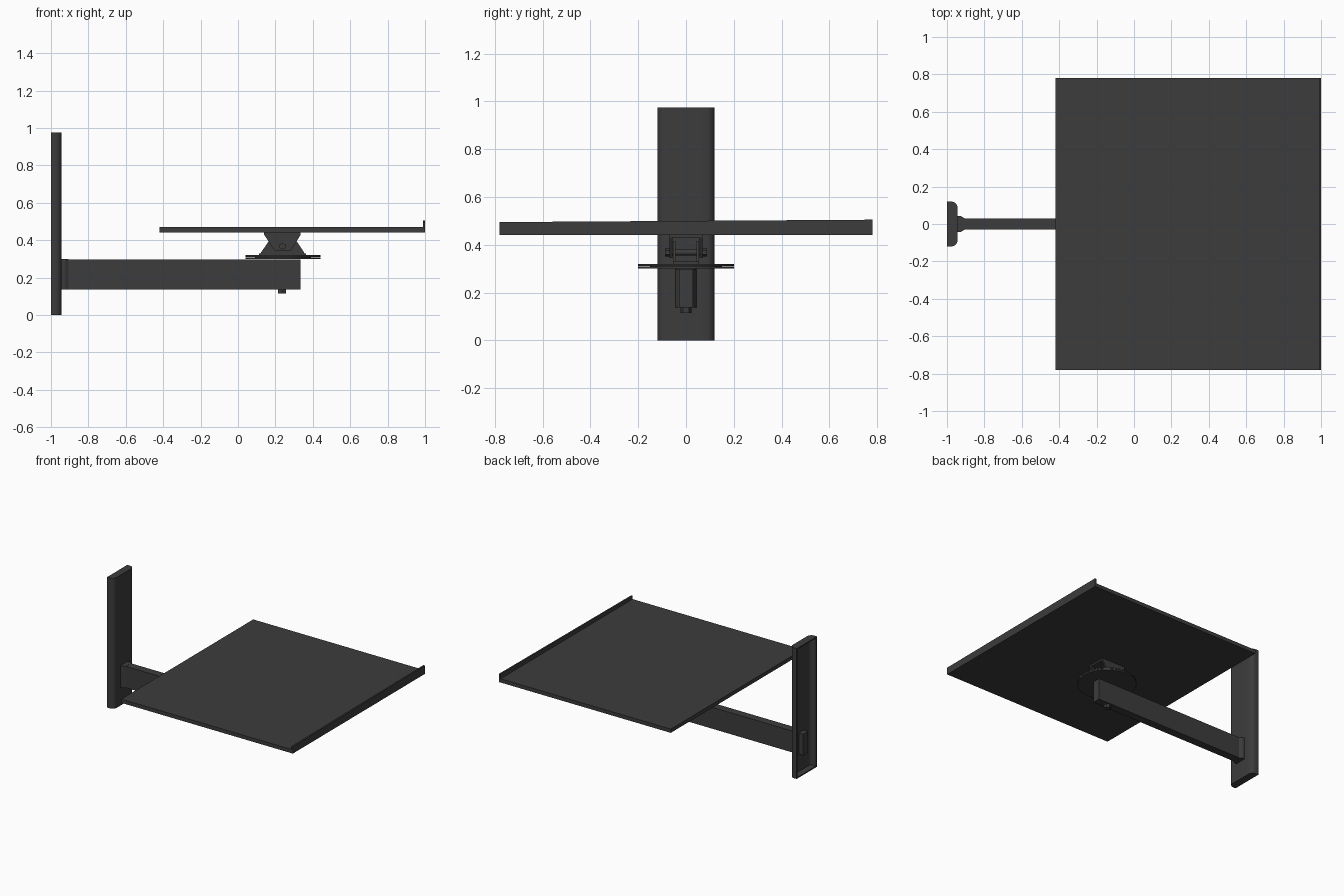
import bpy, bmesh, math
from mathutils import Matrix

if "Cube" in bpy.data.objects:
    bpy.data.objects.remove(bpy.data.objects["Cube"], do_unlink=True)

metal = bpy.data.materials.new("charcoal metal")
COL = (0.045, 0.045, 0.045, 1)
metal.diffuse_color = COL
metal.use_nodes = True
metal.node_tree.nodes["Principled BSDF"].inputs["Base Color"].default_value = COL


def finish(name, bm, smooth=False):
    bmesh.ops.recalc_face_normals(bm, faces=bm.faces)
    me = bpy.data.meshes.new(name)
    bm.to_mesh(me)
    bm.free()
    ob = bpy.data.objects.new(name, me)
    me.materials.append(metal)
    bpy.context.collection.objects.link(ob)
    if smooth:
        bpy.ops.object.select_all(action='DESELECT')
        ob.select_set(True)
        bpy.context.view_layer.objects.active = ob
        bpy.ops.object.shade_smooth_by_angle(angle=math.radians(35))
    return ob


def prism(name, pts, lo, hi, axis='z', smooth=False):
    """Extrude an outline: xy points along z, or xz points along y."""
    bm = bmesh.new()
    place = (lambda p: (p[0], p[1], lo)) if axis == 'z' else (lambda p: (p[0], lo, p[1]))
    face = bm.faces.new([bm.verts.new(place(p)) for p in pts])
    top = bmesh.ops.extrude_face_region(bm, geom=[face])["geom"]
    move = (0, 0, hi - lo) if axis == 'z' else (0, hi - lo, 0)
    bmesh.ops.translate(bm, vec=move, verts=[g for g in top if isinstance(g, bmesh.types.BMVert)])
    return finish(name, bm, smooth)


def box(name, x0, x1, y0, y1, z0, z1):
    return prism(name, [(x0, y0), (x1, y0), (x1, y1), (x0, y1)], z0, z1)


def cylinder(name, r, length, centre, along_y=False, sides=48):
    bm = bmesh.new()
    m = Matrix.Translation(centre)
    if along_y:
        m = m @ Matrix.Rotation(math.pi / 2, 4, 'X')
    bmesh.ops.create_cone(bm, cap_ends=True, segments=sides, radius1=r, radius2=r, depth=length, matrix=m)
    return finish(name, bm, sides > 8)


def half_round(front, half, r):
    """Half outline of the wall channel, from the open back to the rounded front corner."""
    arc = [(front - r + r * math.sin(a), half - r + r * math.cos(a))
           for a in (i * math.pi / 16 for i in range(9))]
    return [(-1.0, half)] + arc


def mirrored(pts):
    return pts + [(x, -y) for x, y in reversed(pts)]


# Wall channel: rounded front, open back, closed ends
outer = mirrored(half_round(-0.943, 0.12, 0.035))
inner = mirrored(half_round(-0.955, 0.108, 0.025))
prism("wall_channel", outer + inner[::-1], 0.01, 0.965, smooth=True)
prism("channel_bottom_cap", outer, 0.0, 0.01, smooth=True)
prism("channel_top_cap", outer, 0.965, 0.975, smooth=True)

# Arm with a flared collar at the wall
box("arm", -0.99, 0.335, -0.03, 0.03, 0.138, 0.298)
prism("arm_collar", mirrored([(-0.95, 0.045), (-0.925, 0.042), (-0.905, 0.03)]), 0.137, 0.299)

# Swivel discs and the pivot bolt below
cylinder("swivel_disc_lower", 0.2, 0.009, (0.24, 0, 0.3045))
cylinder("swivel_disc_upper", 0.2, 0.009, (0.24, 0, 0.3155))
cylinder("swivel_spacer", 0.15, 0.006, (0.24, 0, 0.31))
cylinder("swivel_bolt", 0.024, 0.025, (0.235, 0, 0.127), sides=6)

# Tilt brackets: lower pair of cheeks inside, upper pair outside
lower = [(0.113, 0.32), (0.363, 0.32), (0.30, 0.415), (0.178, 0.415)]
upper = [(0.195, 0.345), (0.283, 0.345), (0.335, 0.43), (0.335, 0.442), (0.14, 0.442), (0.14, 0.43)]
for side, s in (("left", 1), ("right", -1)):
    prism("lower_cheek_" + side, lower, s * 0.043, s * 0.055, 'y')
    prism("upper_cheek_" + side, upper, s * 0.056, s * 0.068, 'y')
    cylinder("tilt_bolt_head_" + side, 0.018, 0.02, (0.238, s * 0.078, 0.368), True, 6)
box("lower_bracket_base", 0.113, 0.363, -0.055, 0.055, 0.318, 0.33)
box("upper_bracket_base", 0.14, 0.335, -0.068, 0.068, 0.43, 0.442)
cylinder("tilt_bolt", 0.012, 0.15, (0.238, 0, 0.368), True, 16)

# Tray and its raised lip
box("tray", -0.42, 0.99, -0.78, 0.78, 0.442, 0.47)
lip = box("tray_lip", 0.988, 1.0, -0.78, 0.78, 0.442, 0.5)
for v in lip.data.vertices:
    if v.co.z > 0.49:
        v.co.z += 0.005 * v.co.y / 0.78
